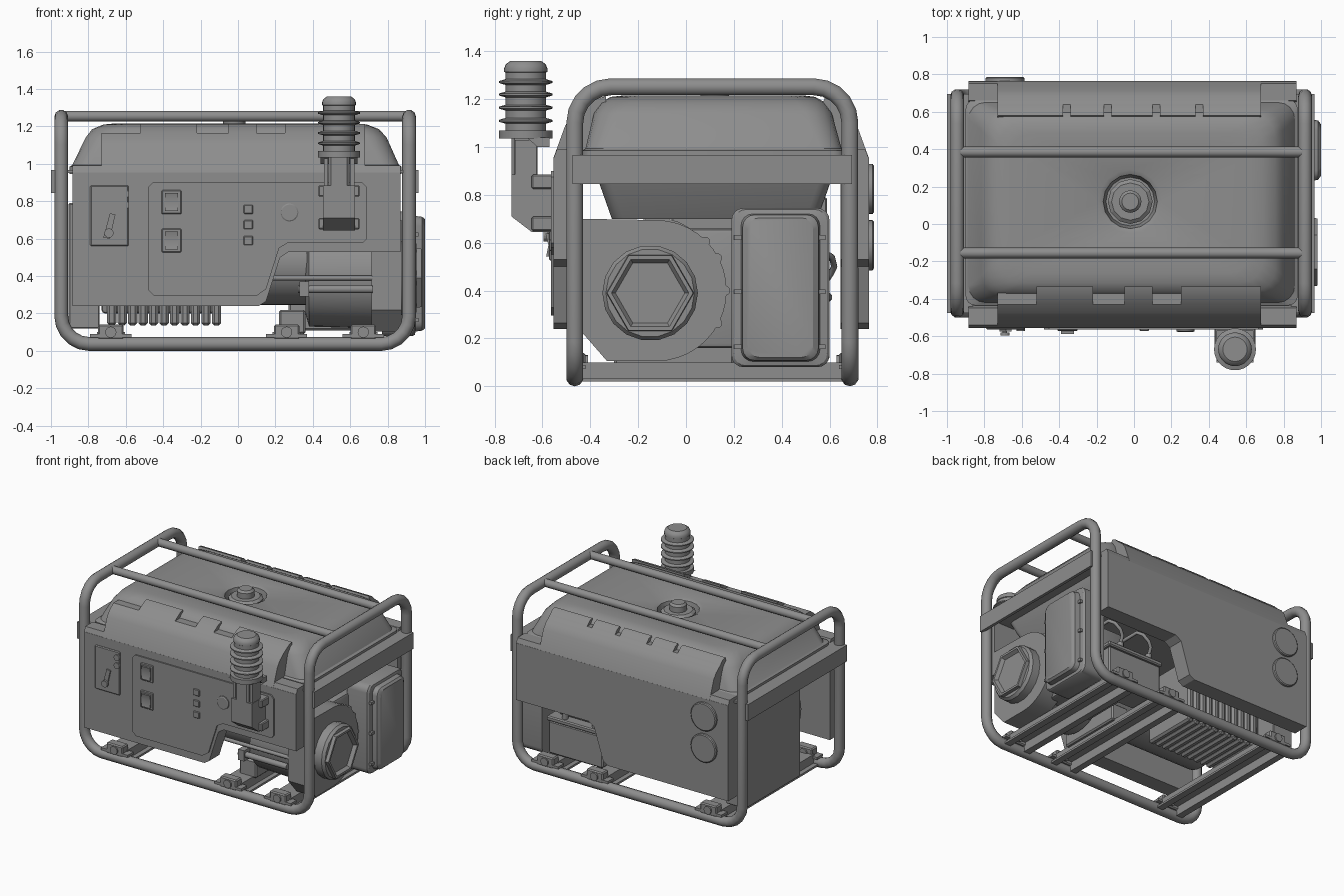
import bpy, bmesh, math
from mathutils import Vector

if "Cube" in bpy.data.objects:
    bpy.data.objects.remove(bpy.data.objects["Cube"])

grey = bpy.data.materials.new('dark_grey')
grey.diffuse_color = (.27, .27, .27, 1)
grey.use_nodes = True
grey.node_tree.nodes["Principled BSDF"].inputs["Base Color"].default_value = grey.diffuse_color

def activate(ob):
    bpy.ops.object.select_all(action='DESELECT')
    bpy.context.view_layer.objects.active = ob
    ob.select_set(True)

def finish(name, bm, smooth=True):
    bmesh.ops.remove_doubles(bm, verts=bm.verts, dist=1e-5)
    bmesh.ops.recalc_face_normals(bm, faces=bm.faces)
    me = bpy.data.meshes.new(name)
    bm.to_mesh(me)
    bm.free()
    me.materials.append(grey)
    ob = bpy.data.objects.new(name, me)
    bpy.context.collection.objects.link(ob)
    activate(ob)
    if smooth:
        bpy.ops.object.shade_smooth_by_angle(angle=math.radians(32))

def place(a, b, h, axis):
    return {'x': (h, a, b), 'y': (a, h, b), 'z': (a, b, h)}[axis]

def loft(name, rings, smooth=True):
    bm = bmesh.new()
    vs = [[bm.verts.new(p) for p in r] for r in rings]
    n = len(vs[0])
    for a, b in zip(vs, vs[1:]):
        for i in range(n):
            bm.faces.new((a[i], a[(i + 1) % n], b[(i + 1) % n], b[i]))
    bm.faces.new(vs[0])
    bm.faces.new(vs[-1])
    finish(name, bm, smooth)

def prism(name, pts, axis, h0, h1):
    loft(name, [[place(a, b, h, axis) for a, b in pts] for h in (h0, h1)])

def lathe(name, prof, a, b, axis='z', n=24):
    ang = [2 * math.pi * i / n for i in range(n)]
    loft(name, [[place(a + r * math.cos(t), b + r * math.sin(t), h, axis) for t in ang]
                for r, h in prof], n > 12)

def box(name, x, y, z, bev=0, seg=2):
    bm = bmesh.new()
    bmesh.ops.create_cube(bm, size=1)
    for v in bm.verts:
        v.co = [lo + (c + .5) * (hi - lo) for c, (lo, hi) in zip(v.co, (x, y, z))]
    if bev:
        bmesh.ops.bevel(bm, geom=bm.edges[:], offset=bev, segments=seg, affect='EDGES', profile=.5)
    finish(name, bm)

def tube(name, pts, r, fillet=0, cyclic=False, seg=5, res=3):
    P = [Vector(p) for p in pts]
    out = []
    for i, p in enumerate(P):
        if fillet == 0:
            out.append(p)
            continue
        u, w = (P[i - 1] - p).normalized(), (P[(i + 1) % len(P)] - p).normalized()
        c = p + (u + w) * fillet
        for k in range(seg + 1):
            t = k / seg * math.pi / 2
            out.append(c - w * fillet * math.cos(t) - u * fillet * math.sin(t))
    cu = bpy.data.curves.new(name, 'CURVE')
    cu.dimensions = '3D'
    cu.bevel_depth, cu.bevel_resolution, cu.use_fill_caps = r, res, True
    cu.materials.append(grey)
    sp = cu.splines.new('POLY')
    sp.points.add(len(out) - 1)
    for q, p in zip(sp.points, out):
        q.co = (*p, 1)
    sp.use_cyclic_u = cyclic
    ob = bpy.data.objects.new(name, cu)
    bpy.context.collection.objects.link(ob)
    activate(ob)
    bpy.ops.object.convert(target='MESH')
    bpy.ops.object.shade_smooth_by_angle(angle=math.radians(50))

def rrect(x0, x1, y0, y1, z, r, k=4):
    out = []
    for i, (cx, cy) in enumerate(((x1 - r, y1 - r), (x0 + r, y1 - r), (x0 + r, y0 + r), (x1 - r, y0 + r))):
        for j in range(k + 1):
            t = (i + j / k) * math.pi / 2
            out.append((cx + r * math.cos(t), cy + r * math.sin(t), z))
    return out

# tubular frame: one closed bent tube, plus two top bars
XL, XR, YF, YB = -.945, .915, -.465, .685
tube('frame_tube', [(XL, YF, .037), (XR, YF, .037), (XR, YF, 1.252), (XR, YB, 1.252),
                    (XR, YB, .037), (XL, YB, .037), (XL, YB, 1.252), (XL, YF, 1.252)],
     .037, .15, True)
for i, y in enumerate((-.155, .385)):
    tube(f'top_bar_{i}', [(XL, y, 1.255), (XR, y, 1.255)], .029)

# end bands that tie the hoops to the tank
for n, s, xo, xi in (('left', 1, -1.0, -.86), ('right', -1, .965, .84)):
    box(n + '_band', sorted((xo, xo + s * .022)), (-.475, .695), (.845, .967))
    box(n + '_band_shelf', sorted((xo, xi)), (-.475, .695), (.95, .967))

# base rails with end brackets and bolts
for i, x in enumerate((-.68, .26, .67)):
    hat = [(-.11, .02), (-.06, .02), (-.06, .085), (.06, .085), (.06, .02), (.11, .02),
           (.11, .035), (.075, .035), (.075, .1), (-.075, .1), (-.075, .035), (-.11, .035)]
    prism(f'base_rail_{i}', [(x + a, b) for a, b in hat], 'y', -.44, .66)
    for n, y0, y1 in (('front', -.49, -.42), ('back', .64, .71)):
        box(f'{n}_bracket_{i}', (x - .068, x + .068), (y0, y1), (.06, .14), .008, 1)
        lathe(f'{n}_bolt_{i}', [(.03, y0 - .01), (.03, y1 + .01)], x, .1, 'y', 16)
        box(f'{n}_bracket_foot_{i}', (x - .11, x + .11), (y0, y1), (.072, .09))

# fuel tank, its top dipping into a round filler recess
loft('fuel_tank', [rrect(*s) for s in (
    (-.62, .66, -.31, .55, .70, .05), (-.72, .76, -.37, .61, .87, .05),
    (-.75, .78, -.40, .63, .94, .05), (-.90, .875, -.435, .665, .945, .05),
    (-.90, .875, -.435, .665, .985, .05), (-.885, .86, -.42, .65, .995, .09),
    (-.815, .795, -.385, .61, 1.14, .11), (-.78, .755, -.36, .585, 1.185, .12),
    (-.72, .69, -.315, .54, 1.21, .12), (-.66, .63, -.26, .49, 1.216, .12),
    (-.19, .15, -.05, .29, 1.212, .17), (-.165, .125, -.025, .265, 1.2, .145),
    (-.15, .11, -.01, .25, 1.13, .13))])
lathe('fuel_cap', [(.115, 1.12), (.12, 1.185), (.10, 1.2), (.065, 1.2)], -.02, .12, 'z', 12)
lathe('fuel_cap_knob', [(.06, 1.19), (.06, 1.24), (.045, 1.255)], -.02, .12, 'z', 16)

# front and back body panels, and the tank fairings above them
panel = [(-.885, .955), (.87, .955), (.87, .53), (.27, .53), (.225, .5), (.15, .265), (.11, .24), (-.885, .24)]
fair = [(-.555, .953), (-.505, 1.09), (-.475, 1.13), (-.43, 1.165), (-.37, 1.165), (-.37, .953)]
tab = [(-.46, 1.135), (-.43, 1.166), (-.37, 1.203), (-.335, 1.213), (-.335, 1.15)]
lip = [(-.555, .95), (-.54, .99), (-.45, .99), (-.435, .95)]
for n, f in (('front', lambda y: y), ('back', lambda y: .21 - y)):
    prism(n + '_panel', panel, 'y', f(-.555), f(-.435))
    flip = lambda pts: [(f(a), b) for a, b in pts]
    prism(n + '_panel_lip', flip(lip), 'x', -.885, .87)
    prism(n + '_fairing', flip(fair), 'x', -.73, .68)
for i, (a, b) in enumerate(((-.52, -.22), (-.05, .10), (.25, .68))):
    prism(f'front_fairing_tab_{i}', tab, 'x', a, b)
for i, (a, b) in enumerate(((-.73, -.38), (-.34, -.16), (-.12, .1), (.14, .33), (.37, .68))):
    prism(f'back_fairing_tab_{i}', [(.64, 1.165), (.61, 1.195), (.58, 1.205), (.56, 1.15)], 'x', a, b)

# control panel
F = -.555
prism('control_plate', [(-.455, .9), (.665, .9), (.69, .875), (.69, .6), (.67, .58), (.27, .58), (.22, .55),
                        (.15, .33), (.10, .295), (-.45, .295), (-.48, .325), (-.48, .875)], 'y', F - .01, F + .01)
box('choke_plate', (-.79, -.585), (F - .01, F + .01), (.56, .885), .006, 1)
for i, z in enumerate((.795, .59)):
    box(f'switch_frame_{i}', (-.408, -.303), (F - .018, F), (z - .064, z + .064), .005, 1)
    prism(f'switch_rocker_{i}', [(F, z - .048), (F - .03, z - .048), (F - .02, z), (F - .032, z + .048), (F, z + .048)],
          'x', -.39, -.32)
for i, z in enumerate((.757, .675, .59)):
    box(f'socket_button_{i}', (.03, .08), (F - .018, F), (z - .024, z + .024), .004, 1)
lathe('dial', [(.048, F), (.048, F - .018), (.042, F - .022)], .275, .74, 'y')
for i, z in enumerate((.84, .78)):
    lathe(f'indicator_{i}', [(.023, F), (.023, F - .018)], -.605, z, 'y', 16)
prism('choke_lever', [(-.72, .605), (-.685, .6), (-.655, .73), (-.685, .735)], 'y', F - .02, F)
lathe('choke_stem', [(.012, F), (.012, F - .025), (.025, F - .025), (.025, F - .04)], -.69, .63, 'y', 12)

# round outlet covers on the back
for i, z in enumerate((.825, .59)):
    lathe(f'outlet_cover_{i}', [(.105, .76), (.105, .78), (.098, .785)], -.69, z, 'y', 28)

# intake snorkel on the front
SX, SY = .54, -.67
prof = [(.085, 1.04)]
for z in (1.11, 1.165, 1.22, 1.272):
    prof += [(.085, z - .012), (.112, z - .004), (.112, z + .004), (.085, z + .012)]
prof += [(.085, 1.312), (.09, 1.315), (.09, 1.33), (.083, 1.347), (.065, 1.36)]
lathe('snorkel_head', prof, SX, SY, 'z', 28)
lathe('snorkel_collar', [(.112, 1.035), (.112, 1.07)], SX, SY, 'z', 24)
prism('snorkel_shoulder', [(-.74, 1.04), (-.57, 1.04), (-.57, 1.0), (-.62, 1.0), (-.66, 1.035)], 'x', .44, .64)
box('snorkel_column', (.485, .595), (-.73, -.62), (.78, 1.05), .012, 1)
for i, x in enumerate((.46, .6)):
    box(f'snorkel_rib_{i}', (x, x + .022), (-.715, -.625), (.7, 1.03))
prism('snorkel_elbow', [(-.73, .885), (-.73, .71), (-.645, .645), (-.55, .645), (-.55, .885)], 'x', .455, .625)
for i, z in enumerate((.68, .855)):
    box(f'snorkel_flange_{i}', (.43, .65), (-.645, -.55), (z - .03, z + .03), .006, 1)

# engine housing with recoil starter
arc = [(-.125 + .295 * math.cos(t), .4 + .295 * math.sin(t))
       for t in [math.radians(-90 + 180 * i / 20) for i in range(21)]]
prism('fan_housing', arc + [(-.43, .7), (-.43, .22), (-.33, .105)], 'x', .715, .875)
lathe('engine_body', [(.2, .36), (.27, .38), (.28, .715)], -.135, .4, 'x', 32)
lathe('recoil_ring', [(.2, .87), (.2, .935), (.185, .955)], -.15, .39, 'x', 18)
lathe('recoil_hex', [(.185, .94), (.18, .98), (.162, .98), (.145, .955)], -.15, .39, 'x', 6)
for i, a in enumerate((-28, 0, 28, 45)):
    t = math.radians(a)
    lathe(f'housing_bolt_{i}', [(.02, .8), (.02, .87)], -.125 + .29 * math.cos(t), .4 + .29 * math.sin(t), 'x', 12)
box('engine_block', (.38, .78), (-.1, .36), (.16, .66), .02)
tube('fuel_pipe', [(.32, -.44, .33), (.72, -.44, .33)], .022)
tube('fuel_pipe_upper', [(.15, -.42, .39), (.72, -.42, .39)], .014)
box('pipe_clamp', (.33, .38), (-.47, -.40), (.29, .37))
box('engine_mount', (.22, .36), (-.3, .2), (.09, .22), .01, 1)

# air cleaner with clips
rings = []
for x, m in ((.77, 0), (.935, 0), (.945, .01), (.95, .04), (.985, .047), (1.0, .068)):
    rings.append([(x, a, b) for a, b, _ in rrect(.19 + m, .6 - m, .08 + m * .6, .745 - m * .6, 0, .05)])
loft('air_cleaner', rings)
for i, z in enumerate((.165, .395, .622)):
    for j, y in enumerate((.2, .55)):
        box(f'cleaner_clip_{i}_{j}', (.93, .965), (y, y + .033), (z - .01, z + .01))

# alternator, finned silencer and the left end cover
lathe('alternator', [(.2, -.73), (.23, -.7), (.23, .37)], -.12, .475, 'x', 32)
box('silencer', (-.73, -.09), (.06, .45), (.2, .62), .02)
for i in range(11):
    x = -.7 + i * .056
    box(f'silencer_fin_{i}', (x, x + .05), (.04, .47), (.135, .6), .014, 1)
box('left_end_cover', (-.905, -.74), (-.06, .59), (.12, .79), .006, 1)

# battery with terminals and cables
box('battery', (.27, .72), (.36, .6), (.11, .355), .01, 1)
box('battery_lid', (.26, .73), (.35, .61), (.355, .39), .008, 1)
box('battery_lid_ridge', (.32, .67), (.4, .54), (.39, .41), .008, 1)
for i, x in enumerate((.35, .6)):
    lathe(f'battery_terminal_{i}', [(.022, .38), (.022, .43)], x, .57, 'z', 12)
    tube(f'battery_cable_{i}', [(x, .57, .42), (x + .01, .605, .47), (x + .04, .62, .5),
                                (x + .08, .61, .54), (x + .11, .58, .56), (x + .12, .45, .55)], .013, res=2)
